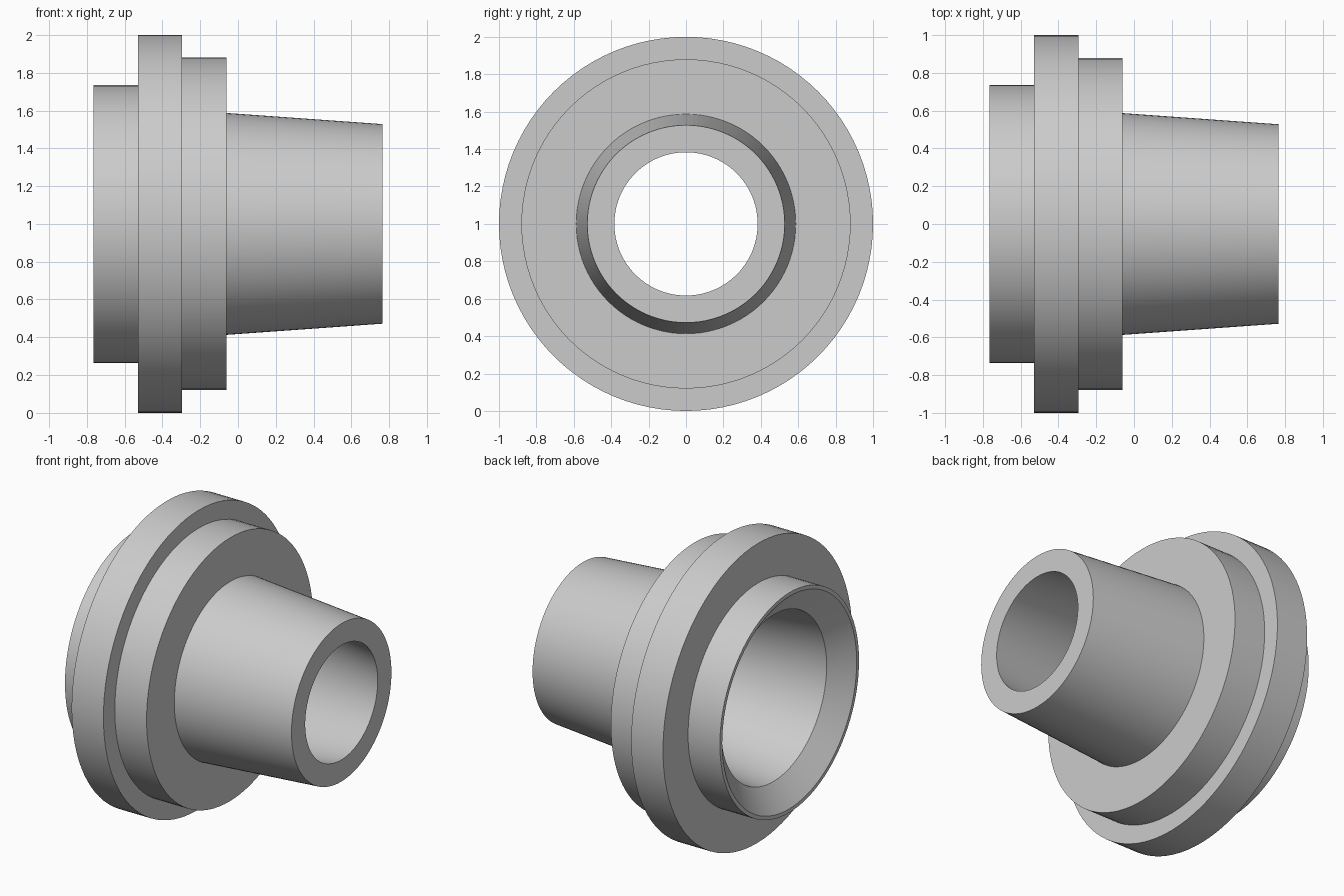
import bpy, bmesh, math
from mathutils import Vector

cube = bpy.data.objects.get("Cube")
if cube:
    bpy.data.objects.remove(cube, do_unlink=True)

SEGMENTS = 96

grey = bpy.data.materials.new("plain_grey")
grey.use_nodes = True
colour = (0.6, 0.6, 0.6, 1)
grey.diffuse_color = colour
grey.node_tree.nodes["Principled BSDF"].inputs["Base Color"].default_value = colour

# Closed wall profile as (x, radius): stepped outside, then the tapered bore
profile = [
    (-0.765, 0.71), (-0.765, 0.735), (-0.53, 0.735),    # rear rim and collar
    (-0.53, 1.0), (-0.295, 1.0),                        # wide flange
    (-0.295, 0.88), (-0.06, 0.88),                      # shoulder
    (-0.06, 0.587), (0.765, 0.528),                     # tapered spigot
    (0.765, 0.383), (-0.65, 0.557),                     # bore and rear countersink
]


def revolve(name, points, material):
    """Turn a closed profile around the lengthwise axis."""
    bm = bmesh.new()
    verts = [bm.verts.new((x, 0, r)) for x, r in points]
    edges = [bm.edges.new((v, verts[(i + 1) % len(verts)])) for i, v in enumerate(verts)]
    bmesh.ops.spin(bm, geom=verts + edges, cent=(0, 0, 0), axis=(1, 0, 0),
                   angle=math.tau, steps=SEGMENTS, use_merge=True)
    bmesh.ops.remove_doubles(bm, verts=bm.verts, dist=0.0001)
    bmesh.ops.recalc_face_normals(bm, faces=bm.faces)
    bmesh.ops.translate(bm, verts=bm.verts, vec=Vector((0, 0, 1)))
    mesh = bpy.data.meshes.new(name)
    bm.to_mesh(mesh)
    bm.free()
    mesh.materials.append(material)
    obj = bpy.data.objects.new(name, mesh)
    bpy.context.collection.objects.link(obj)
    return obj


bushing = revolve("flanged_bushing", profile, grey)
bpy.ops.object.select_all(action='DESELECT')
bushing.select_set(True)
bpy.context.view_layer.objects.active = bushing
bpy.ops.object.shade_smooth_by_angle(angle=math.radians(30))
